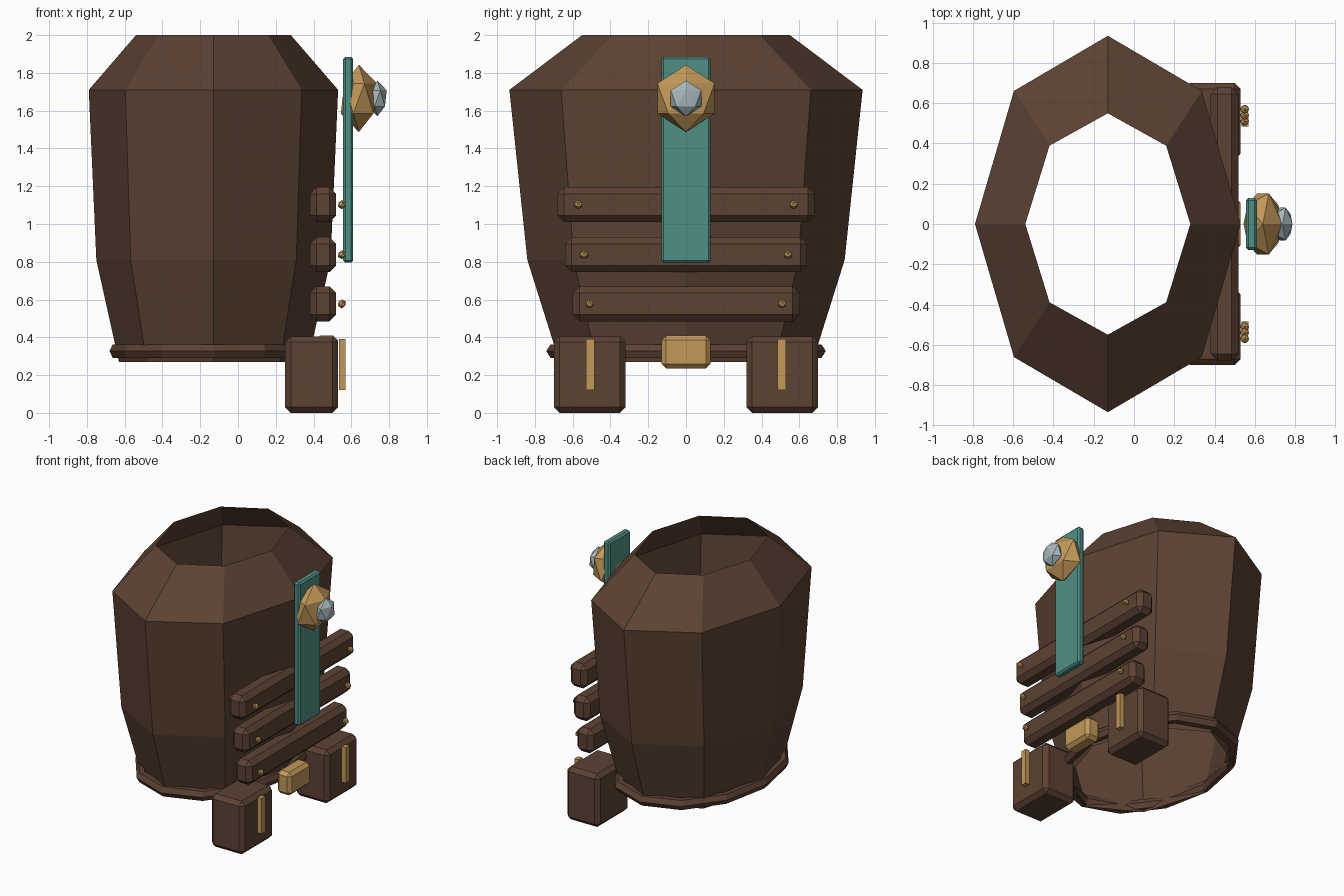
import bpy, bmesh
from math import cos, sin, pi

if "Cube" in bpy.data.objects:
    bpy.data.objects.remove(bpy.data.objects["Cube"])


def material(name, rgb):
    m = bpy.data.materials.new(name)
    m.diffuse_color = (*rgb, 1)
    m.use_nodes = True
    m.node_tree.nodes["Principled BSDF"].inputs["Base Color"].default_value = m.diffuse_color
    return m


BROWN = material("brown", (0.107, 0.055, 0.033))
GOLD = material("gold", (0.55, 0.32, 0.10))
TEAL = material("teal", (0.078, 0.275, 0.24))
SILVER = material("silver", (0.39, 0.48, 0.51))


def finish(bm, name, mat):
    me = bpy.data.meshes.new(name)
    bm.to_mesh(me)
    bm.free()
    me.materials.append(mat)
    ob = bpy.data.objects.new(name, me)
    bpy.context.collection.objects.link(ob)
    return ob


def box(name, x, y, z, mat, bevel=0.0):
    """Chamfered box from (min, max) ranges."""
    bm = bmesh.new()
    bmesh.ops.create_cube(bm, size=1)
    for v in bm.verts:
        v.co = [sum(r) / 2 + c * (r[1] - r[0]) for r, c in zip((x, y, z), v.co)]
    if bevel:
        bmesh.ops.bevel(bm, geom=bm.edges[:], offset=bevel, segments=1,
                        affect='EDGES', clamp_overlap=True)
    return finish(bm, name, mat)


def gem(name, loc, r, mat, squash=1.0):
    """Twenty-sided stone flattened along x."""
    bm = bmesh.new()
    bmesh.ops.create_icosphere(bm, subdivisions=1, radius=r)
    for v in bm.verts:
        v.co = (loc[0] + v.co.x * squash, loc[1] + v.co.y, loc[2] + v.co.z)
    return finish(bm, name, mat)


def loft(name, rings, n, mat, closed=False):
    """Skin stacked ellipses (rx, ry, z) centred on the shell axis."""
    bm = bmesh.new()
    loops = [[bm.verts.new((-0.13 + rx * cos(2 * pi * i / n), ry * sin(2 * pi * i / n), z))
              for i in range(n)] for rx, ry, z in rings]
    pairs = list(zip(loops, loops[1:]))
    if closed:
        pairs.append((loops[-1], loops[0]))
    for a, b in pairs:
        for i in range(n):
            j = (i + 1) % n
            bm.faces.new((a[i], a[j], b[j], b[i]))
    return finish(bm, name, mat)


# Open eight-sided shell
loft("shell", [(0.50, 0.67, 0.27), (0.62, 0.84, 0.81),
               (0.66, 0.935, 1.71), (0.41, 0.55, 2.0)], 8, BROWN)

# Twelve-segment hoop with a hexagonal section around the base
hoop = [(0.516 + 0.034 * cos(k * pi / 3), 0.694 + 0.046 * cos(k * pi / 3),
         0.327 + 0.042 * sin(k * pi / 3)) for k in range(6)]
loft("base_hoop", hoop, 12, BROWN, closed=True)

# Three slats with studs at both ends
for i, (half, z0, z1, stud_y) in enumerate([(0.60, 0.485, 0.67, 0.51),
                                            (0.64, 0.745, 0.93, 0.54),
                                            (0.68, 1.01, 1.195, 0.57)]):
    box(f"slat_{i + 1}", (0.38, 0.52), (-half, half), (z0, z1), BROWN, 0.035)
    for side in (-1, 1):
        gem(f"stud_{i + 1}", (0.55, side * stud_y, (z0 + z1) / 2), 0.024, GOLD)

# Feet with gold strips
for s in (-1, 1):
    box("foot", (0.25, 0.53), sorted((s * 0.32, s * 0.70)), (0, 0.405), BROWN, 0.03)
    box("foot_strip", (0.535, 0.57), sorted((s * 0.485, s * 0.53)), (0.12, 0.39), GOLD)

# Gold block between the feet
box("centre_block", (0.41, 0.53), (-0.13, 0.13), (0.235, 0.41), GOLD, 0.025)

# Hanging teal plank and its ornament
box("plank", (0.556, 0.61), (-0.13, 0.13), (0.795, 1.885), TEAL, 0.012)
gem("ornament", (0.64, 0, 1.665), 0.178, GOLD, 0.6)
gem("ornament_stone", (0.738, 0, 1.665), 0.095, SILVER, 0.58)
